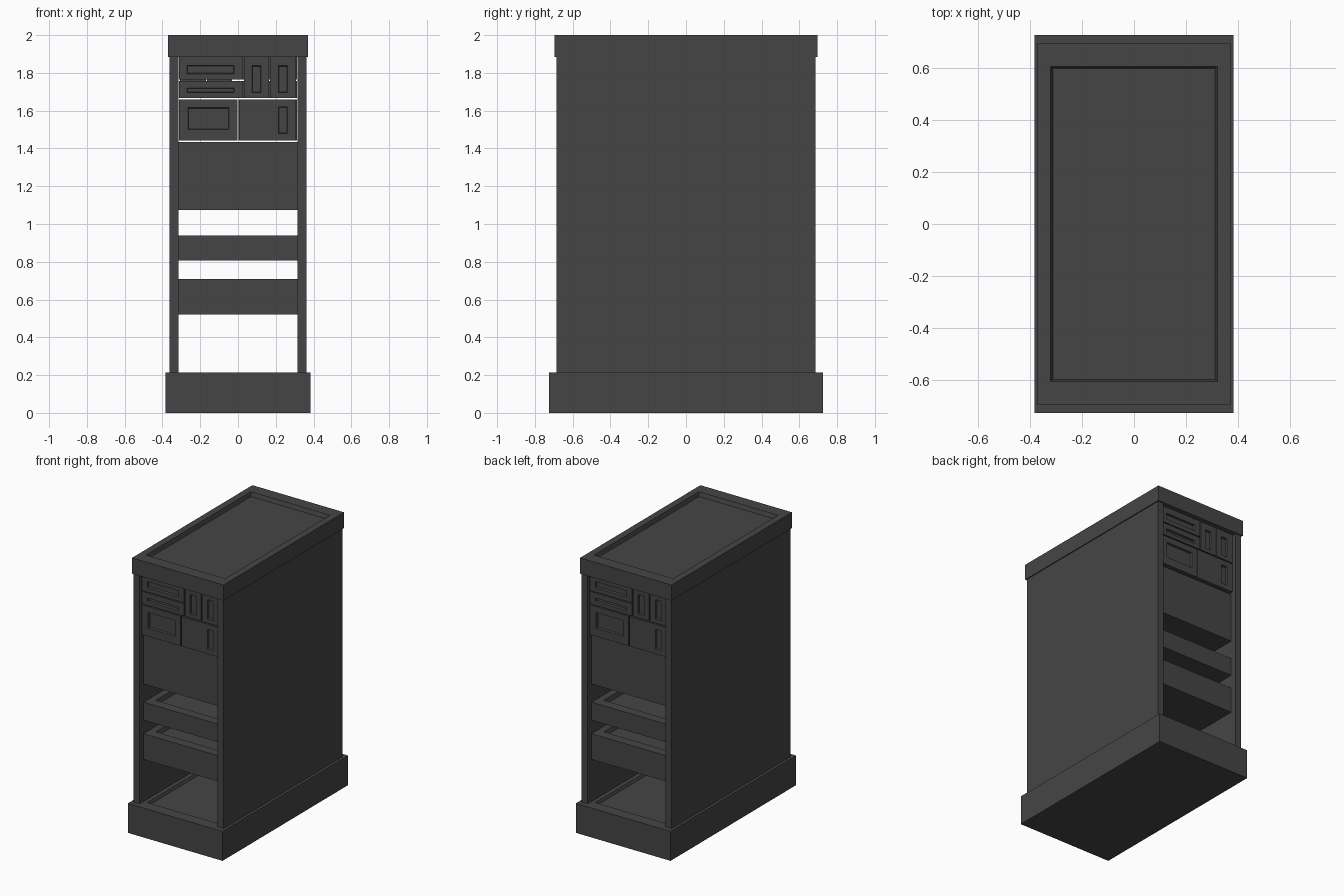
import bpy, bmesh, math
from mathutils import Vector

if "Cube" in bpy.data.objects:
    bpy.data.objects.remove(bpy.data.objects["Cube"])

dark = bpy.data.materials.new("dark_grey")
dark.diffuse_color = (0.06, 0.06, 0.06, 1)
dark.use_nodes = True
dark.node_tree.nodes["Principled BSDF"].inputs["Base Color"].default_value = dark.diffuse_color


def box(name, x, y, z, normal=None, pocket=None, slope=0.012, depth=0.03):
    """Box from (min, max) ranges; optional sunken rectangle ((a0, a1), (b0, b1))
    on the face with the given normal, a/b being the two in-plane axes in order."""
    bm = bmesh.new()
    bmesh.ops.create_cube(bm, size=1)
    for v in bm.verts:
        v.co = [r[1] if c > 0 else r[0] for c, r in zip(v.co, (x, y, z))]
    bm.normal_update()
    if pocket:
        n = Vector(normal)
        face = max(bm.faces, key=lambda f: f.normal.dot(n))
        bmesh.ops.inset_region(bm, faces=[face], thickness=0.002)
        mid = face.calc_center_median()
        axes = [i for i in range(3) if abs(n[i]) < 0.5]
        for v in face.verts:
            for i, r in zip(axes, pocket):
                v.co[i] = r[1] if v.co[i] > mid[i] else r[0]
        bm.normal_update()
        bmesh.ops.inset_region(bm, faces=[face], thickness=slope, depth=-depth)
    me = bpy.data.meshes.new(name)
    bm.to_mesh(me)
    bm.free()
    me.materials.append(dark)
    ob = bpy.data.objects.new(name, me)
    bpy.context.collection.objects.link(ob)
    return ob


def sym(a):
    return (-a, a)


UP, FRONT = (0, 0, 1), (0, -1, 0)

# plinth, cap and side walls
box("base", sym(0.383), sym(0.725), (0, 0.215), UP, (sym(0.285), sym(0.64)), depth=0.02)
box("top_cap", sym(0.37), sym(0.695), (1.885, 2.0), UP, (sym(0.32), sym(0.605)))
box("left_wall", (-0.363, -0.315), sym(0.685), (0.21, 1.89))
box("right_wall", (0.315, 0.363), sym(0.685), (0.21, 1.89))

# full-depth trays with sunken tops
for name, z in (("large_case", (1.073, 1.434)),
                ("upper_tray", (0.808, 0.94)),
                ("lower_tray", (0.522, 0.71))):
    box(name, sym(0.3145), sym(0.64), z, UP, (sym(0.265), sym(0.57)))

# drive modules: x range, z range, slot x range, slot z range
modules = {
    "upper_drive": ((-0.312, 0.025), (1.764, 1.885), (-0.27, -0.02), (1.795, 1.84)),
    "lower_drive": ((-0.312, 0.025), (1.667, 1.757), (-0.27, -0.02), (1.695, 1.72)),
    "tall_drive_a": ((0.032, 0.163), (1.667, 1.885), (0.074, 0.122), (1.695, 1.838)),
    "tall_drive_b": ((0.170, 0.308), (1.667, 1.885), (0.214, 0.262), (1.695, 1.838)),
    "wide_module": ((-0.312, -0.003), (1.442, 1.659), (-0.265, -0.048), (1.50, 1.616)),
    "power_module": ((0.004, 0.308), (1.442, 1.659), (0.214, 0.262), (1.478, 1.62)),
}
for name, (x, z, sx, sz) in modules.items():
    front = box("front_" + name, x, (-0.66, -0.05), z, FRONT, (sx, sz),
                slope=0.005, depth=0.015)
    # the same modules face the rear, turned half a circle
    back = bpy.data.objects.new("back_" + name, front.data)
    back.rotation_euler.z = math.pi
    bpy.context.collection.objects.link(back)
